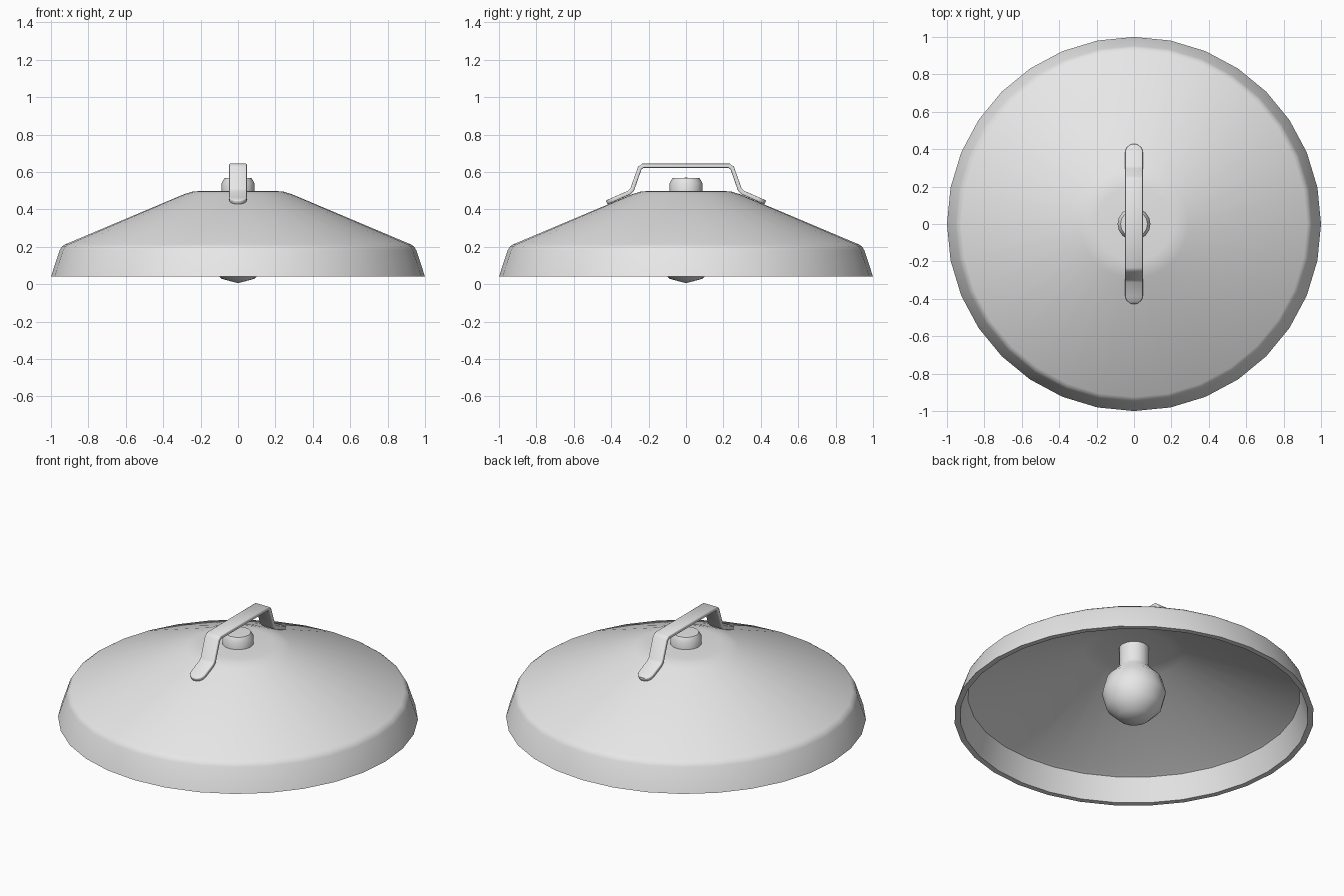
import bpy, bmesh, math

if "Cube" in bpy.data.objects:
    bpy.data.objects.remove(bpy.data.objects["Cube"])

grey = bpy.data.materials.new("light grey metal")
grey.diffuse_color = (0.8, 0.8, 0.8, 1)
grey.use_nodes = True
grey.node_tree.nodes["Principled BSDF"].inputs["Base Color"].default_value = grey.diffuse_color


def finish(name, bm, angle=32):
    bmesh.ops.remove_doubles(bm, verts=bm.verts, dist=0.0005)
    bmesh.ops.recalc_face_normals(bm, faces=bm.faces)
    mesh = bpy.data.meshes.new(name)
    bm.to_mesh(mesh)
    bm.free()
    mesh.materials.append(grey)
    ob = bpy.data.objects.new(name, mesh)
    bpy.context.collection.objects.link(ob)
    bpy.ops.object.select_all(action='DESELECT')
    ob.select_set(True)
    bpy.context.view_layer.objects.active = ob
    bpy.ops.object.shade_smooth_by_angle(angle=math.radians(angle))
    return ob


def lathe(name, profile, sides, angle=32):
    bm = bmesh.new()
    rings = []
    for r, z in profile:
        rings.append([bm.verts.new((r * math.cos(2 * math.pi * i / sides),
                                    r * math.sin(2 * math.pi * i / sides), z))
                      for i in range(sides)])
    for a, b in zip(rings, rings[1:]):
        for i in range(sides):
            j = (i + 1) % sides
            bm.faces.new((a[i], a[j], b[j], b[i]))
    return finish(name, bm, angle)


# Shade: outer skin over the top, then back down the inside
lathe("shade", [(0, 0.5), (0.2, 0.498), (0.245, 0.494), (0.29, 0.48), (0.925, 0.212),
                (0.942, 0.2), (0.953, 0.182), (1.0, 0.04), (0.968, 0.04),
                (0.925, 0.18), (0.905, 0.19), (0.28, 0.452), (0.2, 0.47), (0, 0.47)], 32)

# Cap on top of the shade
lathe("top_cap", [(0, 0.49), (0.088, 0.49), (0.088, 0.54), (0.072, 0.567), (0, 0.569)], 16, 50)

# Bulb: coarse sphere with a neck up into the shade
R = 0.178
bulb = [(R * math.sin(math.radians(a)), 0.005 + R - R * math.cos(math.radians(a)))
        for a in range(0, 151, 30)]
lathe("bulb", bulb + [(0.084, 0.36), (0.084, 0.485), (0, 0.485)], 16, 60)

# Strap handle: flat strip with round feet, mirrored front to back
W = 0.047
foot, bend = (0.425, 0.436), (0.30, 0.491)
length = math.dist(foot, bend)
half = []
for a in (12, 30, 50, 70, 90):
    t = W * (1 - math.cos(math.radians(a))) / length
    half.append((foot[0] + (bend[0] - foot[0]) * t, foot[1] + (bend[1] - foot[1]) * t,
                 W * math.sin(math.radians(a))))
half += [(0.305, 0.489, W), (0.288, 0.505, W), (0.247, 0.621, W), (0.23, 0.633, W)]
path = half + [(-y, z, w) for y, z, w in reversed(half)]
bm = bmesh.new()
rows = [(bm.verts.new((-w, y, z)), bm.verts.new((w, y, z))) for y, z, w in path]
for a, b in zip(rows, rows[1:]):
    bm.faces.new((a[0], a[1], b[1], b[0]))
handle = finish("handle", bm, 40)
solid = handle.modifiers.new("thickness", 'SOLIDIFY')
solid.thickness = 0.023
solid.offset = 0
bevel = handle.modifiers.new("soft_edges", 'BEVEL')
bevel.width = 0.007
bevel.segments = 2
bevel.limit_method = 'ANGLE'
bevel.angle_limit = math.radians(60)
